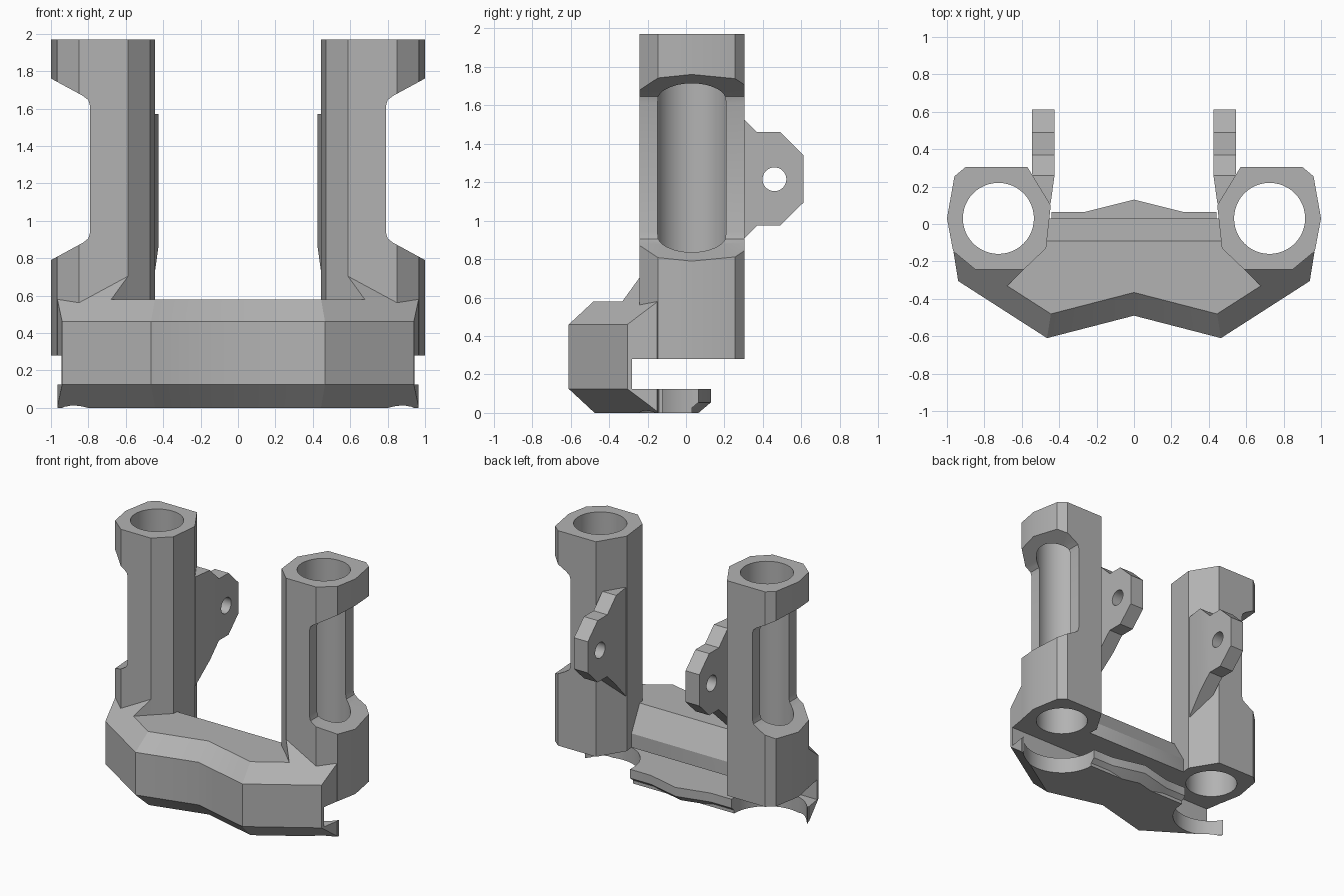
import bpy, bmesh, math
from mathutils import Vector

cube = bpy.data.objects.get("Cube")
if cube:
    bpy.data.objects.remove(cube, do_unlink=True)

grey = bpy.data.materials.new("plain grey")
grey.use_nodes = True
COLOUR = (0.45, 0.45, 0.45, 1)
grey.diffuse_color = COLOUR
grey.node_tree.nodes["Principled BSDF"].inputs["Base Color"].default_value = COLOUR

BORE_X, BORE_Y = 0.725, 0.03


def loft(name, rings, clips=()):
    """Solid through matching rings of 3D points, trimmed by (point, normal) planes."""
    bm = bmesh.new()
    loops = [[bm.verts.new(p) for p in ring] for ring in rings]
    bm.faces.new(loops[0])
    bm.faces.new(loops[-1])
    for a, b in zip(loops, loops[1:]):
        for i in range(len(a)):
            j = (i + 1) % len(a)
            bm.faces.new((a[i], a[j], b[j], b[i]))
    for co, no in clips:
        geom = bm.verts[:] + bm.edges[:] + bm.faces[:]
        bmesh.ops.bisect_plane(bm, geom=geom, plane_co=co,
                               plane_no=Vector(no).normalized(), clear_outer=True)
        rim = [e for e in bm.edges if e.is_boundary]
        if rim:
            bmesh.ops.edgeloop_fill(bm, edges=rim)
    bmesh.ops.recalc_face_normals(bm, faces=bm.faces)
    mesh = bpy.data.meshes.new(name)
    bm.to_mesh(mesh)
    bm.free()
    mesh.materials.append(grey)
    obj = bpy.data.objects.new(name, mesh)
    bpy.context.collection.objects.link(obj)
    return obj


def prism(name, pts, lo, hi, axis="z", clips=()):
    """Extrude a flat outline along one axis."""
    place = {"z": lambda p, h: (p[0], p[1], h),
             "y": lambda p, h: (p[0], h, p[1]),
             "x": lambda p, h: (h, p[0], p[1])}[axis]
    return loft(name, [[place(p, h) for p in pts] for h in (lo, hi)], clips)


def circle(cx, cy, r, n=48):
    return [(cx + r * math.cos(math.tau * i / n), cy + r * math.sin(math.tau * i / n))
            for i in range(n)]


def activate(obj):
    bpy.ops.object.select_all(action="DESELECT")
    obj.select_set(True)
    bpy.context.view_layer.objects.active = obj


def cut(obj, *cutters):
    activate(obj)
    for c in cutters:
        mod = obj.modifiers.new("cut", "BOOLEAN")
        mod.operation = "DIFFERENCE"
        mod.solver = "EXACT"
        mod.object = c
        bpy.ops.object.modifier_apply(modifier=mod.name)


def finish(obj):
    """Open the centre seam, mirror to the other side and shade."""
    bm = bmesh.new()
    bm.from_mesh(obj.data)
    caps = [f for f in bm.faces if all(abs(v.co.x) < 1e-4 for v in f.verts)]
    bmesh.ops.delete(bm, geom=caps, context="FACES")
    bm.to_mesh(obj.data)
    bm.free()
    activate(obj)
    mod = obj.modifiers.new("mirror", "MIRROR")
    mod.merge_threshold = 0.0005
    bpy.ops.object.modifier_apply(modifier=mod.name)
    bpy.ops.object.shade_smooth_by_angle(angle=math.radians(30))


# Cutters
bore = prism("bore_cutter", circle(BORE_X, BORE_Y, 0.19), 0.2, 2.2)
plate_relief = prism("plate_relief_cutter", circle(BORE_X, BORE_Y, 0.285), -0.2, 0.2)
window = prism("window_cutter",
               [(1.1, 1.815), (0.83, 1.668), (0.8, 1.645), (0.79, 1.61),
                (0.79, 0.94), (0.8, 0.905), (0.83, 0.882), (1.1, 0.735)],
               -0.6, 0.6, "y")
slot = prism("slot_cutter", [(-0.2, 0.125), (1.2, 0.125), (1.2, 0.28), (-0.2, 0.28)],
             -0.28, 0.6, "y")
pin_hole = prism("pin_hole_cutter", circle(0.46, 1.215, 0.062, 32), 0.3, 0.7, "x")

# Bevel planes of the front body
CENTRE, NOSE, SIDE = (0, -0.49), (0.465, -0.61), (0.94, -0.305)


def bevels(a, b):
    nx, ny = Vector((b[1] - a[1], a[0] - b[0])).normalized()
    return [((*a, 0.46), (nx, ny, 1)), ((*a, 0.125), (nx, ny, -1))]


# Bored columns with an open outer window
column = prism("column",
               [(0.57, 0.305), (0.9, 0.305), (0.96, 0.255), (1.0, 0.03),
                (0.967, -0.145), (0.85, -0.242), (0.588, -0.242),
                (0.47, -0.13), (0.445, 0.1)], 0.28, 1.97)
cut(column, bore, window)

# Front body and cross bar
front_body = prism("front_body",
                   [CENTRE, NOSE, SIDE, (0.965, -0.15), (0.5, 0.03), (0, 0.03)],
                   0, 0.58,
                   clips=bevels(CENTRE, NOSE) + bevels(NOSE, SIDE)
                   + [((0, -0.09, 0.58), (0, 0.19, 0.12))])
cut(front_body, slot, plate_relief, bore)

# Sloped foot where each column meets the front body
column_foot = prism("column_foot",
                    [(0.588, -0.242), (0.676, -0.33), (0.94, -0.305),
                     (0.965, -0.15), (0.7, -0.2)],
                    0.4, 0.8, clips=bevels(NOSE, SIDE)[:1])

# Lower plate with a bevelled rear lip and round reliefs
lip = [(0, -0.3), (0.5, -0.3), (0.965, -0.14), (0.965, 0.065), (0.26, 0.065), (0, 0.13)]
lower_plate = loft("lower_plate", [
    [(x, y - 0.065 if y > 0 else y, 0) for x, y in lip],
    [(x, y, 0.055) for x, y in lip],
    [(x, y, 0.125) for x, y in lip]])
cut(lower_plate, plate_relief)

# Rear lugs, blending into the column's inner side
rear_lug = prism("rear_lug",
                 [(0.11, 1.57), (0.26, 1.57), (0.37, 1.46), (0.49, 1.46),
                  (0.612, 1.34), (0.612, 1.095), (0.49, 0.975), (0.37, 0.975),
                  (0.11, 0.715)],
                 0.425, 0.545, "x",
                 clips=[((0.425, 0.26, 0), (-0.16, -0.022, 0))])
cut(rear_lug, pin_hole)

for part in (column, front_body, column_foot, lower_plate, rear_lug):
    finish(part)
for helper in (bore, plate_relief, window, slot, pin_hole):
    bpy.data.objects.remove(helper, do_unlink=True)
